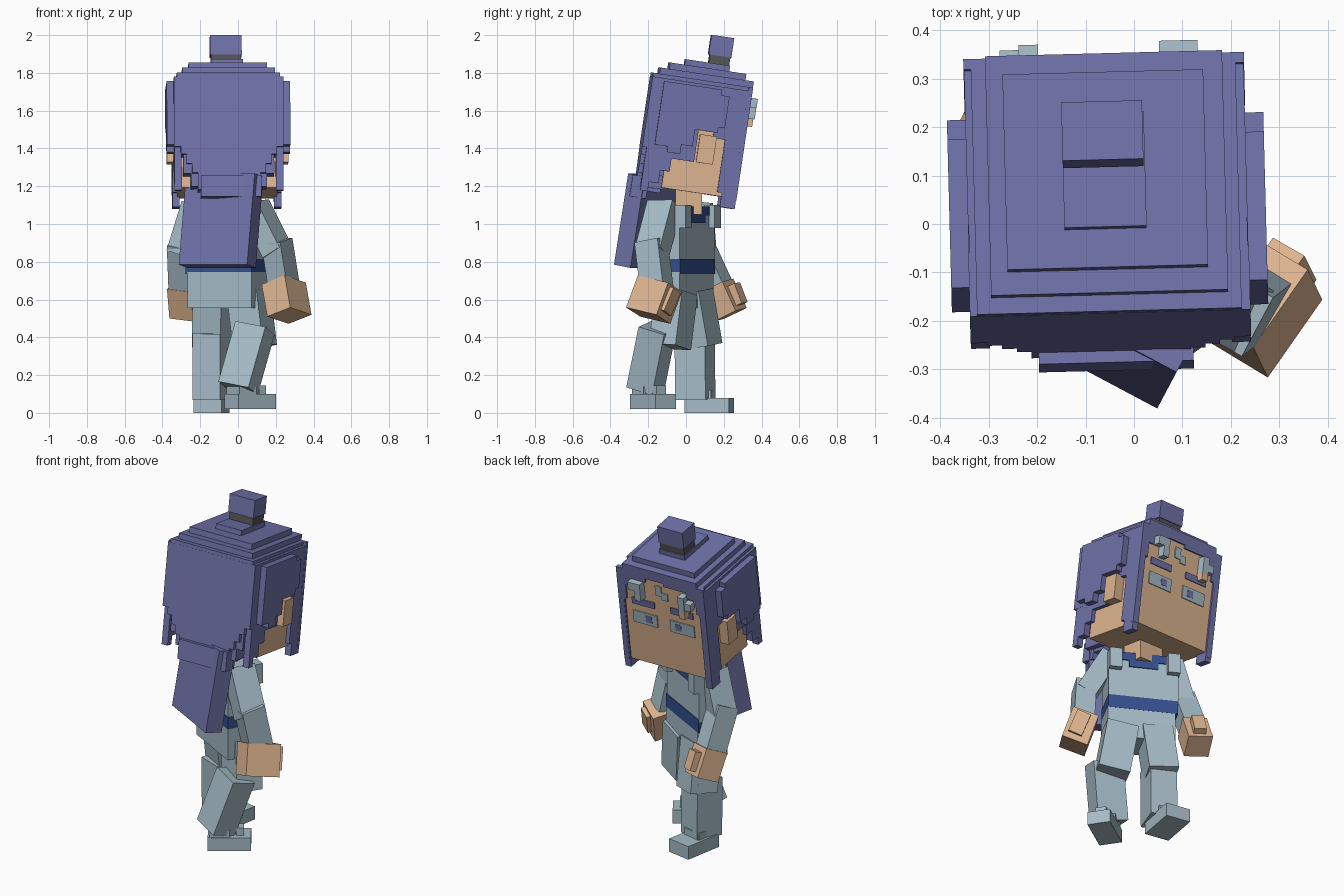
import bpy, bmesh, math
from mathutils import Matrix, Vector


def mat(name, rgb):
    m = bpy.data.materials.new(name)
    m.diffuse_color = (*rgb, 1)
    return m


HAIR = mat("violet hair", (0.160, 0.168, 0.395))
SKIN = mat("tan skin", (0.73, 0.46, 0.28))
SUIT = mat("pale blue grey cloth", (0.38, 0.50, 0.57))
NAVY = mat("navy cloth", (0.034, 0.08, 0.27))
TIE = mat("dark grey tie", (0.09, 0.09, 0.09))


def frame(loc, yaw=0, pitch=0):
    return (Matrix.Translation(loc) @ Matrix.Rotation(math.radians(yaw), 4, 'Z')
            @ Matrix.Rotation(math.radians(pitch), 4, 'X'))


def finish(name, bm, m, M):
    bmesh.ops.recalc_face_normals(bm, faces=bm.faces)
    me = bpy.data.meshes.new(name)
    bm.to_mesh(me)
    bm.free()
    me.materials.append(m)
    ob = bpy.data.objects.new(name, me)
    ob.matrix_world = M
    bpy.context.collection.objects.link(ob)
    return ob


def boxes(name, m, M, *ranges):
    """One object from boxes given as (x0, x1, y0, y1, z0, z1)."""
    bm = bmesh.new()
    for x0, x1, y0, y1, z0, z1 in ranges:
        T = (Matrix.Translation(((x0 + x1) / 2, (y0 + y1) / 2, (z0 + z1) / 2))
             @ Matrix.Diagonal((x1 - x0, y1 - y0, z1 - z0, 1)))
        bmesh.ops.create_cube(bm, size=1, matrix=T)
    return finish(name, bm, m, M)


def prism(name, m, M, pts, axis, t0, t1):
    """Extrude a stepped profile along x or y."""
    bm = bmesh.new()
    vs = [bm.verts.new((t0, a, b) if axis == 'x' else (a, t0, b)) for a, b in pts]
    f = bm.faces.new(vs)
    r = bmesh.ops.extrude_face_region(bm, geom=[f])
    d = (t1 - t0, 0, 0) if axis == 'x' else (0, t1 - t0, 0)
    bmesh.ops.translate(bm, vec=d, verts=[v for v in r['geom'] if isinstance(v, bmesh.types.BMVert)])
    return finish(name, bm, m, M)


def limb(name, m, p, q, w, d, yaw=-28):
    """Box limb running from p to q."""
    p, q = Vector(p), Vector(q)
    z = (p - q).normalized()
    a = math.radians(yaw)
    x = Vector((math.cos(a), math.sin(a), 0))
    x = (x - z * x.dot(z)).normalized()
    y = z.cross(x)
    M = Matrix((x, y, z)).transposed().to_4x4()
    M.translation = (p + q) / 2
    h = (p - q).length / 2
    return boxes(name, m, M, (-w / 2, w / 2, -d / 2, d / 2, -h, h))


# Head frame, leaning forward
H = frame((-0.055, 0.04, 1.5), 1.5, -8.5)
boxes("head", SKIN, H, (-.265, .265, -.13, .262, -.33, .235))
boxes("ears", SKIN, H, (.26, .322, .03, .12, -.17, -.02), (-.322, -.26, .03, .12, -.17, -.02))

# Hair cap with stepped crown
boxes("hair_crown", HAIR, H,
      (-.288, .288, -.258, .25, .0, .245), (-.275, .272, -.262, .27, .235, .265),
      (-.245, .245, -.228, .271, .25, .298), (-.21, .205, -.18, .228, .29, .332),
      (-.09, .08, -.1, .14, .33, .362))

# Side hair: stepped profile with a hanging front lock
side = [(.27, .245), (.27, -.385), (.19, -.385), (.19, -.31), (.165, -.31), (.165, -.03),
        (.1, -.03), (.1, .0), (.02, .0), (.02, -.17), (-.1, -.17), (-.1, -.24),
        (-.15, -.24), (-.15, -.31), (-.2, -.31), (-.2, -.36), (-.24, -.36), (-.24, .24), (.2, .245)]
plate = [(.11, .23), (.11, .2), (.155, .2), (.155, .03), (.12, .03), (.12, .0), (.0, .0),
         (.0, -.09), (-.06, -.09), (-.06, -.14), (-.13, -.14), (-.13, -.11), (-.2, -.11), (-.2, .23)]
for s, tag in ((1, "right"), (-1, "left")):
    prism("side_hair_" + tag, HAIR, H, side, 'x', s * .25, s * .289)
    prism("outer_hair_" + tag, HAIR, H, plate, 'x', s * .285, s * .327)
    boxes("nape_lock_" + tag, HAIR, H, *[(min(s * a, s * b), max(s * a, s * b), -.24, -.12, z, -.1)
                                        for a, b, z in ((.2, .24, -.27), (.16, .2, -.34))])

# Back hair narrowing in steps towards the nape, with a knot above the ponytail
half = [(.29, .245), (.29, -.13), (.255, -.13), (.255, -.17), (.225, -.17), (.225, -.22),
        (.195, -.22), (.195, -.27), (.165, -.27), (.165, -.36)]
prism("back_hair", HAIR, H, half + [(-x, z) for x, z in reversed(half)], 'y', -.263, -.13)
boxes("hair_knot", HAIR, H, (-.15, .17, -.287, -.2, -.40, -.285))

# Fringe framing the face
fringe = [(.29, .265), (.245, .265), (.245, .298), (-.245, .298), (-.245, .265), (-.29, .265),
          (-.29, -.36), (-.25, -.36), (-.25, .09), (-.23, .09), (-.23, .175), (-.17, .175),
          (-.17, .215), (-.02, .215), (-.02, .235), (.1, .235), (.1, .21), (.2, .21), (.2, .16),
          (.235, .16), (.235, .07), (.255, .07), (.255, -.34), (.29, -.34)]
prism("fringe", HAIR, H, fringe, 'y', .25, .272)

# Face details as thin plates
e = (.26, .268)
boxes("eyebrows", HAIR, H, (.055, .205, *e, .045, .085), (-.2, -.05, *e, .045, .085))
boxes("eyes", SUIT, H, (.045, .205, *e, -.075, .0), (-.2, -.04, *e, -.075, .0))
boxes("pupils", HAIR, H, (.08, .12, .261, .27, -.055, -.015), (-.115, -.075, .261, .27, -.055, -.015))
boxes("forehead_mark", SUIT, H, (.0, .04, *e, .14, .205), (-.04, .0, *e, .12, .165))

# Hair pins
boxes("hair_pins", SUIT, H,
      (.115, .155, .262, .308, .10, .21), (.155, .195, .262, .308, .16, .21),
      (-.175, -.135, .262, .308, .10, .20), (-.215, -.175, .262, .303, .12, .165))
boxes("pin_tips", SKIN, H, (-.175, -.135, .262, .308, .06, .10))

# Top bun and its tie
boxes("bun_tie", TIE, H, (-.085, .072, .025, .135, .33, .41))
boxes("bun", HAIR, H, (-.09, .077, .018, .14, .405, .51))

# Ponytail slab hanging down the back
P = frame((-.133, -.285, .785), -28, -10)
boxes("ponytail", HAIR, P, (-.205, .205, 0, .1, 0, .49))

# Neck and twisted torso
T = frame((-.065, -.02, 0), -28)
boxes("neck", SKIN, frame((-.055, .015, 0)), (-.08, .08, -.07, .07, 1.05, 1.22))
boxes("torso", SUIT, T, (-.195, .2, -.09, .09, .8, 1.09))
boxes("collar", NAVY, T, (-.125, .125, .08, .096, 1.045, 1.093), (-.08, .085, .08, .096, 1.005, 1.05))
boxes("vest_straps", SUIT, T, (.13, .2, .06, .125, .98, 1.1), (-.2, -.13, .06, .125, .98, 1.1))
boxes("belt", NAVY, T, (-.193, .203, -.093, .094, .735, .815))
boxes("hips", SUIT, T, (-.178, .205, -.095, .093, .555, .745))

# Right arm swings back, left arm swings forward
limb("right_upper_arm", SUIT, (.085, -.115, 1.1), (.21, -.18, .85), .115, .15)
limb("right_forearm", SUIT, (.205, -.185, .91), (.245, -.155, .66), .115, .14)
limb("right_hand", SKIN, (.242, -.138, .685), (.272, -.2, .515), .15, .2, -35)
limb("right_thumb", SKIN, (.30, -.075, .655), (.325, -.125, .535), .08, .07, -35)
limb("left_upper_arm", SUIT, (-.22, .055, 1.1), (-.3, .075, .84), .11, .14)
limb("left_forearm", SUIT, (-.295, .06, .9), (-.285, .18, .64), .12, .13)
limb("left_hand", SKIN, (-.283, .165, .675), (-.27, .235, .52), .14, .14)
limb("left_thumb", SKIN, (-.245, .25, .68), (-.235, .29, .575), .07, .05)

# Right leg trails behind, left leg steps forward
limb("right_thigh", SUIT, (.055, -.05, .64), (.09, -.085, .35), .18, .16)
limb("right_shin", SUIT, (.09, -.15, .45), (-.0, -.215, .13), .175, .15, -20)
limb("left_thigh", SUIT, (-.125, .03, .64), (-.13, .08, .35), .17, .17)
limb("left_shin", SUIT, (-.14, .045, .42), (-.14, .05, .07), .155, .17, -20)

# Feet with ankle cuffs
RF = frame((.065, -.175, .02), -56)
boxes("right_foot", SUIT, RF, (-.065, .065, -.12, .12, 0, .08))
boxes("right_ankle", SUIT, RF, (-.06, .06, -.11, .0, .07, .12), (-.03, .03, .04, .08, .07, .125))
LF = frame((-.14, .122, 0), -10)
boxes("left_foot", SUIT, LF, (-.075, .075, -.12, .12, 0, .08))
boxes("left_ankle", SUIT, LF, (-.06, .06, -.1, .02, .07, .12))
